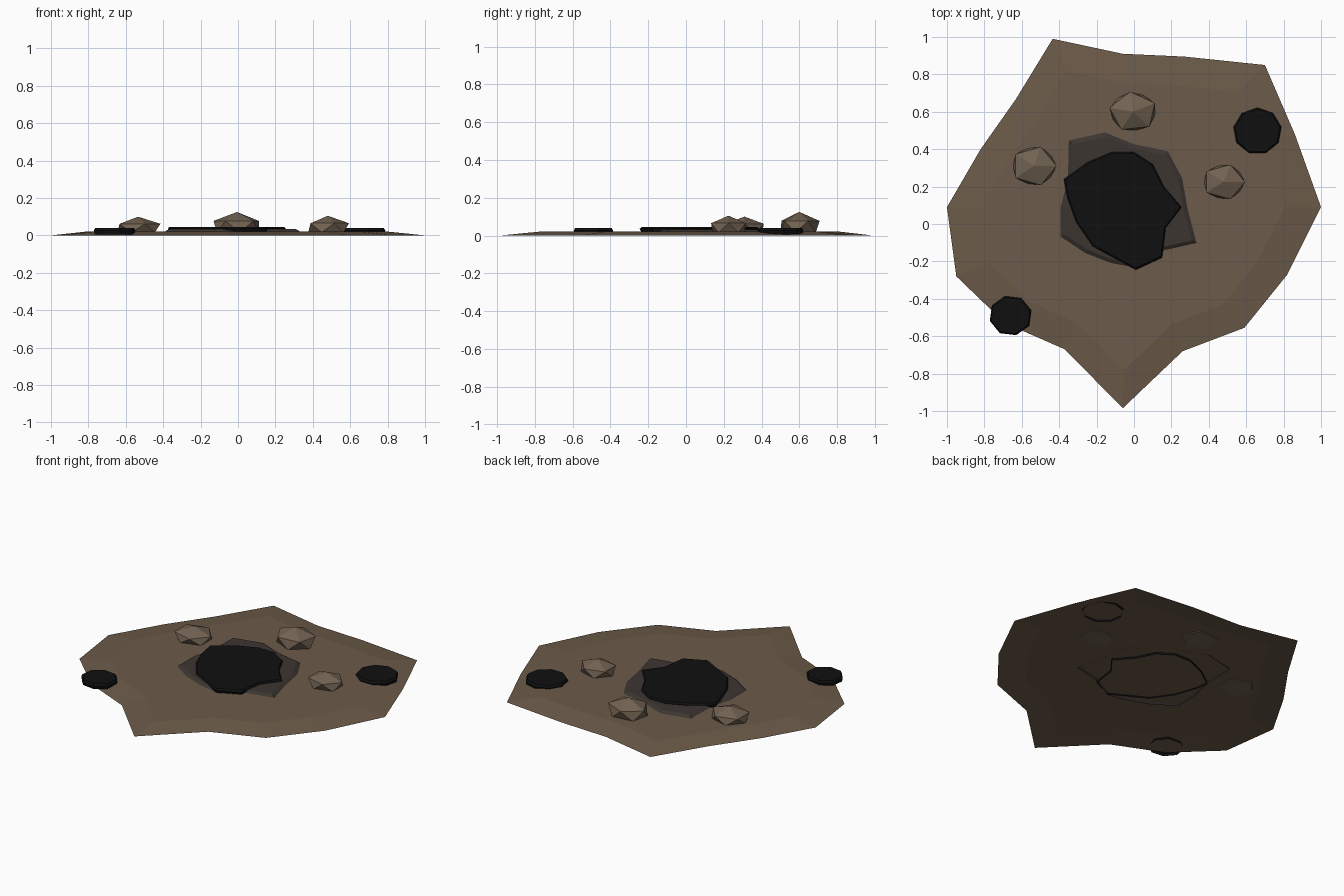
import bpy, bmesh
from math import sin, cos, pi, radians

if "Cube" in bpy.data.objects:
    bpy.data.objects.remove(bpy.data.objects["Cube"])


def material(name, rgb):
    m = bpy.data.materials.new(name)
    m.diffuse_color = (*rgb, 1)
    m.use_nodes = True
    m.node_tree.nodes["Principled BSDF"].inputs["Base Color"].default_value = m.diffuse_color
    return m


DIRT = material("dirt", (0.15, 0.105, 0.067))
STONE = material("stone", (0.17, 0.125, 0.085))
ASH = material("ash", (0.045, 0.036, 0.031))
CHAR = material("char", (0.005, 0.005, 0.005))


def finish(name, bm, mat):
    bmesh.ops.recalc_face_normals(bm, faces=bm.faces)
    # open shells must face upward
    if max(bm.faces, key=lambda f: f.calc_center_median().z).normal.z < 0:
        bmesh.ops.reverse_faces(bm, faces=bm.faces)
    me = bpy.data.meshes.new(name)
    bm.to_mesh(me)
    bm.free()
    me.materials.append(mat)
    bpy.context.collection.objects.link(bpy.data.objects.new(name, me))


def patch(name, outline, rings, mat):
    """Open-bottomed slab: outline scaled about its centre at each (z, scale)."""
    n = len(outline)
    cx = sum(p[0] for p in outline) / n
    cy = sum(p[1] for p in outline) / n
    bm = bmesh.new()
    loops = [[bm.verts.new((cx + (x - cx) * s, cy + (y - cy) * s, z))
              for x, y in outline] for z, s in rings]
    for a, b in zip(loops, loops[1:]):
        for i in range(n):
            j = (i + 1) % n
            bm.faces.new((a[i], a[j], b[j], b[i]))
    top = bm.faces.new(loops[-1])
    bmesh.ops.triangulate(bm, faces=[top])
    finish(name, bm, mat)


def stone(name, x, y, rx, ry, top, turn):
    """Squashed faceted stone: peak, shoulder ring, foot ring, flat base."""
    bm = bmesh.new()

    def ring(r, z, shift):
        return [bm.verts.new((x + rx * r * cos(turn + (k + shift) * 2 * pi / 5),
                              y + ry * r * sin(turn + (k + shift) * 2 * pi / 5), z))
                for k in range(5)]
    up, low = ring(1.05, top * 0.62, 0), ring(0.97, 0.016, 0.5)
    peak = bm.verts.new((x, y, top))
    for k in range(5):
        j = (k + 1) % 5
        bm.faces.new((up[k], up[j], peak))
        bm.faces.new((up[k], low[k], up[j]))
        bm.faces.new((low[k], low[j], up[j]))
    bm.faces.new(low[::-1])
    finish(name, bm, mat=STONE)


# dirt ground
patch("ground", [
    (-0.435, 0.99), (-0.06, 0.91), (0.27, 0.895), (0.70, 0.85), (0.86, 0.48),
    (1.0, 0.09), (0.82, -0.27), (0.59, -0.555), (0.26, -0.68), (-0.06, -0.985),
    (-0.37, -0.67), (-0.69, -0.53), (-0.95, -0.28), (-1.0, 0.09),
    (-0.82, 0.40), (-0.63, 0.67)], [(0, 1), (0.02, 0.81)], DIRT)

# ash patch and charred centre
patch("ash_patch", [
    (-0.36, 0.46), (-0.16, 0.505), (0.0, 0.44), (0.19, 0.40), (0.27, 0.25),
    (0.30, 0.08), (0.35, -0.11), (0.17, -0.15), (0.0, -0.245), (-0.13, -0.22),
    (-0.27, -0.165), (-0.405, -0.075), (-0.405, 0.09), (-0.365, 0.25)],
    [(0.012, 1), (0.033, 0.9)], ASH)
patch("char_patch", [
    (-0.375, 0.24), (-0.25, 0.33), (-0.12, 0.385), (0.0, 0.385), (0.1, 0.32),
    (0.16, 0.20), (0.255, 0.09), (0.17, -0.02), (0.15, -0.18), (0.01, -0.245),
    (-0.22, -0.12), (-0.31, 0.01), (-0.36, 0.15)],
    [(0.01, 0.97), (0.036, 1), (0.046, 0.97)], CHAR)

# small charred spots
for i, (x, y, rx, ry, n, t) in enumerate([(0.66, 0.497, 0.13, 0.125, 9, 90),
                                          (-0.66, -0.49, 0.115, 0.108, 8, 105)]):
    pts = [(x + rx * cos(radians(t) + k * 2 * pi / n),
            y + ry * sin(radians(t) + k * 2 * pi / n)) for k in range(n)]
    patch(f"char_spot_{i + 1}", pts, [(0.006, 0.95), (0.026, 1), (0.04, 0.93)], CHAR)

# stones
stone("stone_back", -0.005, 0.60, 0.122, 0.103, 0.125, radians(25))
stone("stone_left", -0.535, 0.31, 0.115, 0.102, 0.10, radians(0))
stone("stone_right", 0.48, 0.225, 0.108, 0.092, 0.105, radians(0))
